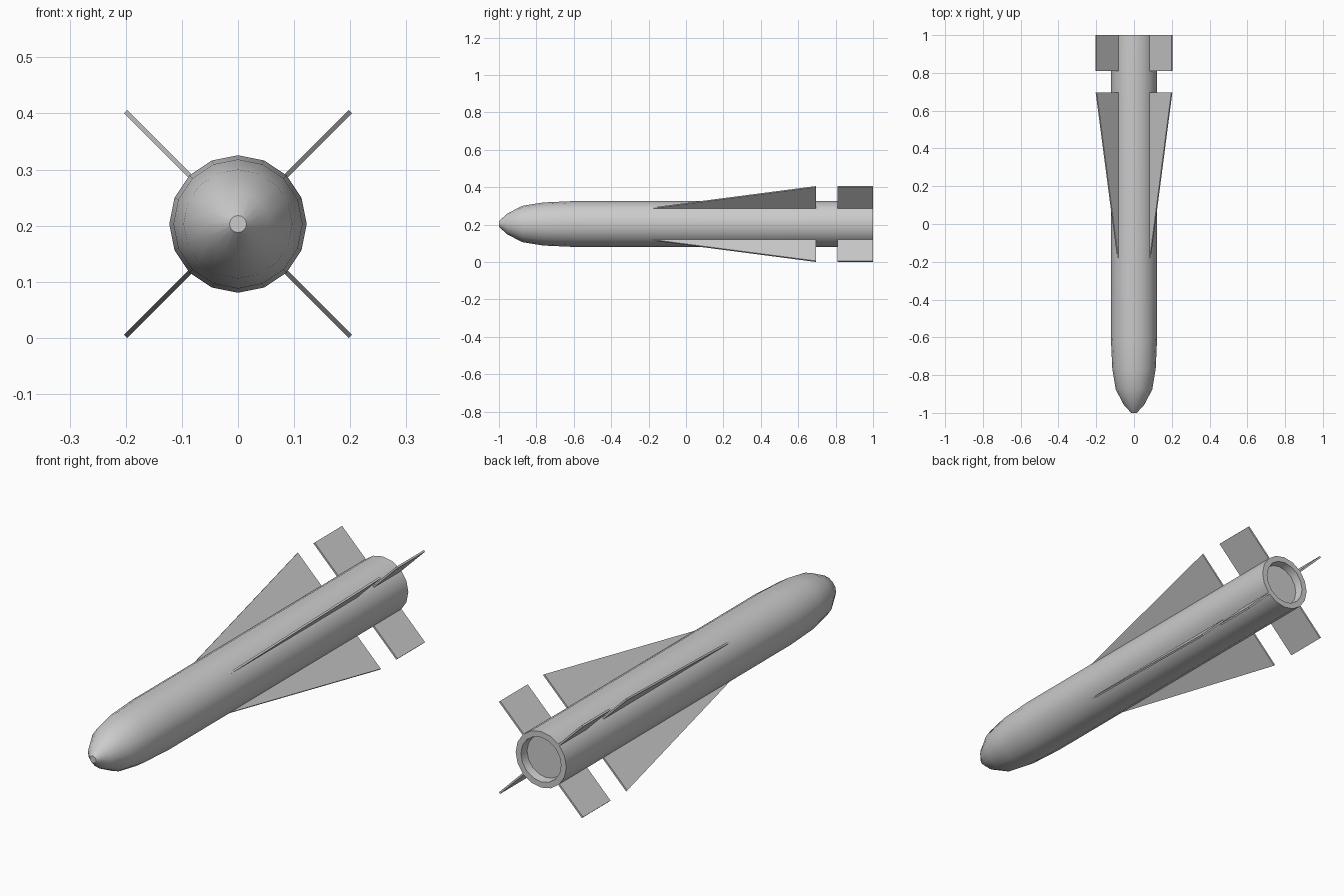
import bpy, bmesh, math
from mathutils import Vector

if "Cube" in bpy.data.objects:
    bpy.data.objects.remove(bpy.data.objects["Cube"])

CZ = 0.203      # height of the body axis
SIDES = 16


def make_object(name, bm, smooth):
    bmesh.ops.recalc_face_normals(bm, faces=bm.faces)
    mesh = bpy.data.meshes.new(name)
    bm.to_mesh(mesh)
    bm.free()
    obj = bpy.data.objects.new(name, mesh)
    bpy.context.collection.objects.link(obj)
    if smooth:
        bpy.ops.object.select_all(action='DESELECT')
        obj.select_set(True)
        bpy.context.view_layer.objects.active = obj
        bpy.ops.object.shade_smooth_by_angle(angle=math.radians(40))
    return obj


def lathe(name, profile):
    """Revolve (y, radius) points around the body axis, capping both ends."""
    bm = bmesh.new()
    rings = []
    for y, r in profile:
        rings.append([bm.verts.new((r * math.cos(a), y, CZ + r * math.sin(a)))
                      for a in (math.tau * i / SIDES for i in range(SIDES))])
    for a, b in zip(rings, rings[1:]):
        for i in range(SIDES):
            j = (i + 1) % SIDES
            bm.faces.new((a[i], a[j], b[j], b[i]))
    bm.faces.new(rings[0])
    bm.faces.new(rings[-1])
    return make_object(name, bm, True)


def fin(name, outline, angle, thickness=0.008):
    """Flat plate from (radius, y) points, turned around the body axis."""
    out = Vector((math.cos(angle), 0, math.sin(angle)))
    side = Vector((-math.sin(angle), 0, math.cos(angle))) * thickness / 2
    bm = bmesh.new()
    layers = [[bm.verts.new(out * r + Vector((0, y, CZ)) + side * s)
               for r, y in outline] for s in (-1, 1)]
    a, b = layers
    bm.faces.new(a)
    bm.faces.new(b)
    for i in range(len(outline)):
        j = (i + 1) % len(outline)
        bm.faces.new((a[i], a[j], b[j], b[i]))
    return make_object(name, bm, False)


# Body: rounded nose, straight tube, recessed nozzle at the back
lathe("body", [(-1.0, 0.015), (-0.955, 0.056), (-0.875, 0.097), (-0.765, 0.115),
               (-0.6, 0.1225), (1.0, 0.1225), (1.0, 0.097), (0.965, 0.092)])

# Four wings and four tail fins in an X layout
WING = [(0.119, -0.195), (0.283, 0.695), (0.119, 0.695)]
TAIL = [(0.119, 0.81), (0.283, 0.81), (0.283, 1.0), (0.119, 1.0)]
for k, place in enumerate(("upper_right", "upper_left", "lower_left", "lower_right")):
    angle = math.radians(45 + 90 * k)
    fin("wing_" + place, WING, angle)
    fin("tail_fin_" + place, TAIL, angle)
